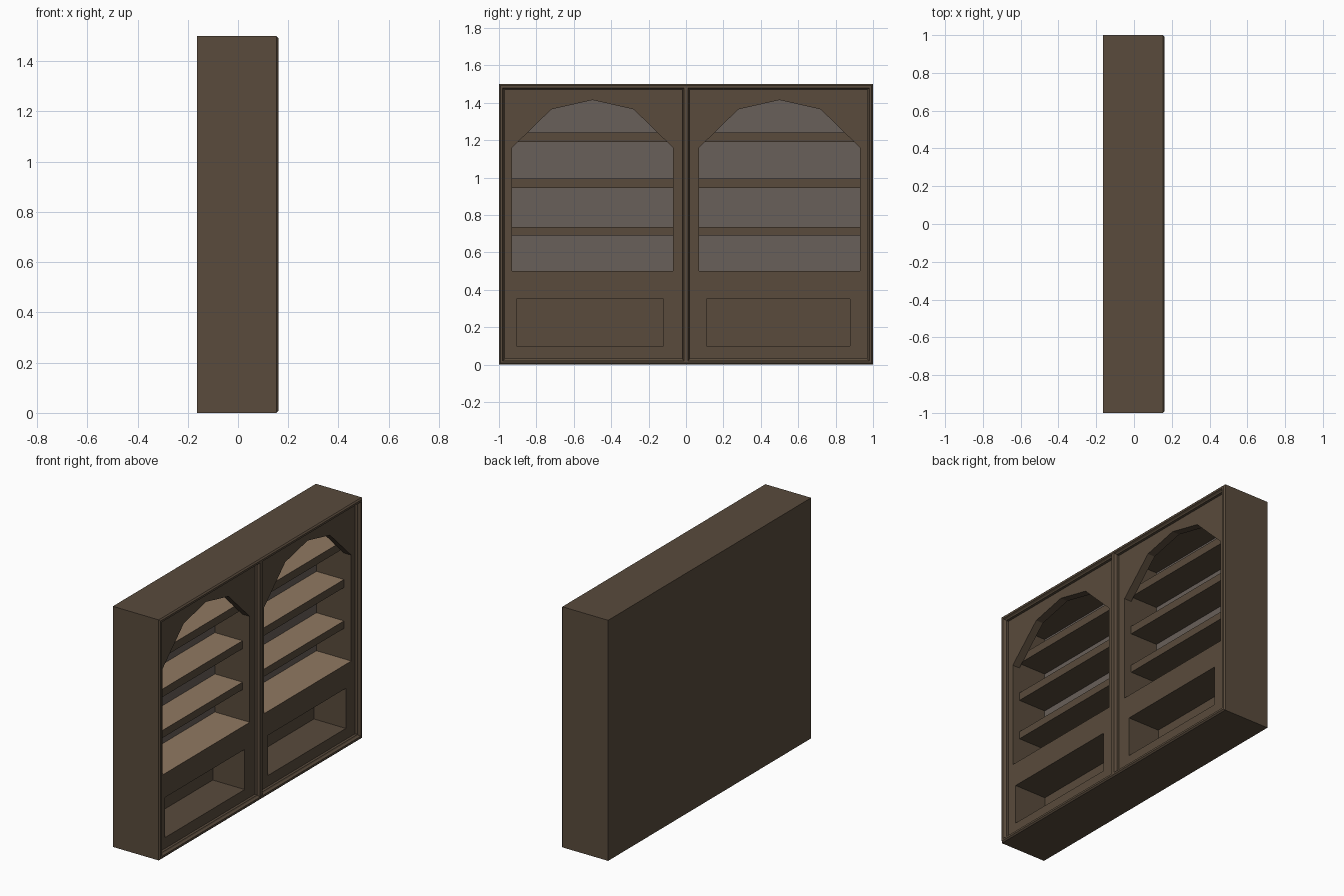
import bpy, bmesh

if "Cube" in bpy.data.objects:
    bpy.data.objects.remove(bpy.data.objects["Cube"])

BACK, PANEL, FRONT = -0.163, 0.13, 0.161      # x of rear wall, face panel, moulding
H = 1.5


def material(name, rgb):
    m = bpy.data.materials.new(name)
    m.diffuse_color = (*rgb, 1)
    m.use_nodes = True
    m.node_tree.nodes["Principled BSDF"].inputs["Base Color"].default_value = m.diffuse_color
    return m


wood = material("dark_wood", (0.10, 0.07, 0.045))
shelf_wood = material("shelf_wood", (0.28, 0.19, 0.12))
grey_wood = material("grey_back", (0.14, 0.115, 0.10))


def finish(name, bm):
    bmesh.ops.recalc_face_normals(bm, faces=bm.faces)
    me = bpy.data.meshes.new(name)
    bm.to_mesh(me)
    bm.free()
    for m in (wood, shelf_wood, grey_wood):
        me.materials.append(m)
    ob = bpy.data.objects.new(name, me)
    bpy.context.collection.objects.link(ob)
    return ob


def prism(name, pts, vec):
    """Extrude a closed 3D outline along a vector."""
    bm = bmesh.new()
    f = bm.faces.new([bm.verts.new(p) for p in pts])
    r = bmesh.ops.extrude_face_region(bm, geom=[f])
    bmesh.ops.translate(bm, vec=vec, verts=[v for v in r["geom"] if isinstance(v, bmesh.types.BMVert)])
    return finish(name, bm)


def box(name, x0, x1, y0, y1, z0, z1):
    return prism(name, [(x0, y0, z0), (x0, y1, z0), (x0, y1, z1), (x0, y0, z1)], (x1 - x0, 0, 0))


def cut(ob, cutters):
    for c in cutters:
        c.hide_render = True
        m = ob.modifiers.new("cut", "BOOLEAN")
        m.object, m.operation, m.solver = c, "DIFFERENCE", "EXACT"
    bpy.context.view_layer.update()
    dg = bpy.context.evaluated_depsgraph_get()
    me = bpy.data.meshes.new_from_object(ob.evaluated_get(dg))
    ob.modifiers.clear()
    ob.data = me
    for c in cutters:
        bpy.data.objects.remove(c)


def bookcase(side, y0, y1, yc, niche):
    # carcass with arched opening, shelf cavity and lower niche
    case = box(side + "_case", BACK, PANEL, y0, y1, 0, H)
    half, floor, inner, lip = 0.43, 0.5, -0.11, 0.08
    outline = [(-half, floor), (half, floor), (half, 1.16), (0.22, 1.365),
               (0, 1.415), (-0.22, 1.365), (-half, 1.16)]
    arch = prism("arch_cutter", [(lip - 0.02, yc + y, z) for y, z in outline], (0.2, 0, 0))
    cavity = box("cavity_cutter", inner, lip, yc - half, yc + half, floor, 1.42)
    low = box("niche_cutter", -0.09, 0.3, *niche, 0.1, 0.35)
    cut(case, [arch, cavity, low])
    # lighter cavity floor and grey back
    for p in case.data.polygons:
        c, n = p.center, p.normal
        if n.z > 0.9 and abs(c.z - floor) < 0.01:
            p.material_index = 1
        elif n.x > 0.9 and abs(c.x - inner) < 0.01:
            p.material_index = 2
    # shelves with lighter tops
    for i, (z0, z1) in enumerate([(0.69, 0.737), (0.945, 0.995), (1.19, 1.24)]):
        s = box(f"{side}_shelf_{i + 1}", inner, lip, yc - half, yc + half, z0, z1)
        for p in s.data.polygons:
            if p.normal.z > 0.9:
                p.material_index = 1


bookcase("left", -1, 0.008, -0.5, (-0.905, -0.12))
bookcase("right", 0.022, 1, 0.5, (0.11, 0.877))

# joining strip between the two cases
box("joining_strip", BACK, PANEL, 0.008, 0.022, 0, H)

# stepped moulding around the whole front: (inset, x) profile
profile = [(0, PANEL), (0, 0.153), (0.008, FRONT), (0.02, FRONT), (0.026, 0.15), (0.032, 0.146), (0.032, PANEL)]
bm = bmesh.new()
rings = []
for d, x in profile:
    y, z0, z1 = 1 - d, d, H - d
    rings.append([bm.verts.new(p) for p in ((x, -y, z0), (x, y, z0), (x, y, z1), (x, -y, z1))])
for a, b in zip(rings, rings[1:] + rings[:1]):
    for i in range(4):
        j = (i + 1) % 4
        bm.faces.new((a[i], a[j], b[j], b[i]))
finish("front_moulding", bm)

# centre moulding between the two faces
half_post = [(PANEL, 0.02), (0.146, 0.02), (0.15, 0.015), (FRONT - 0.001, 0.011)]
post = half_post + [(x, -y) for x, y in reversed(half_post)]
prism("centre_moulding", [(x, y, 0.02) for x, y in post], (0, 0, H - 0.04))
